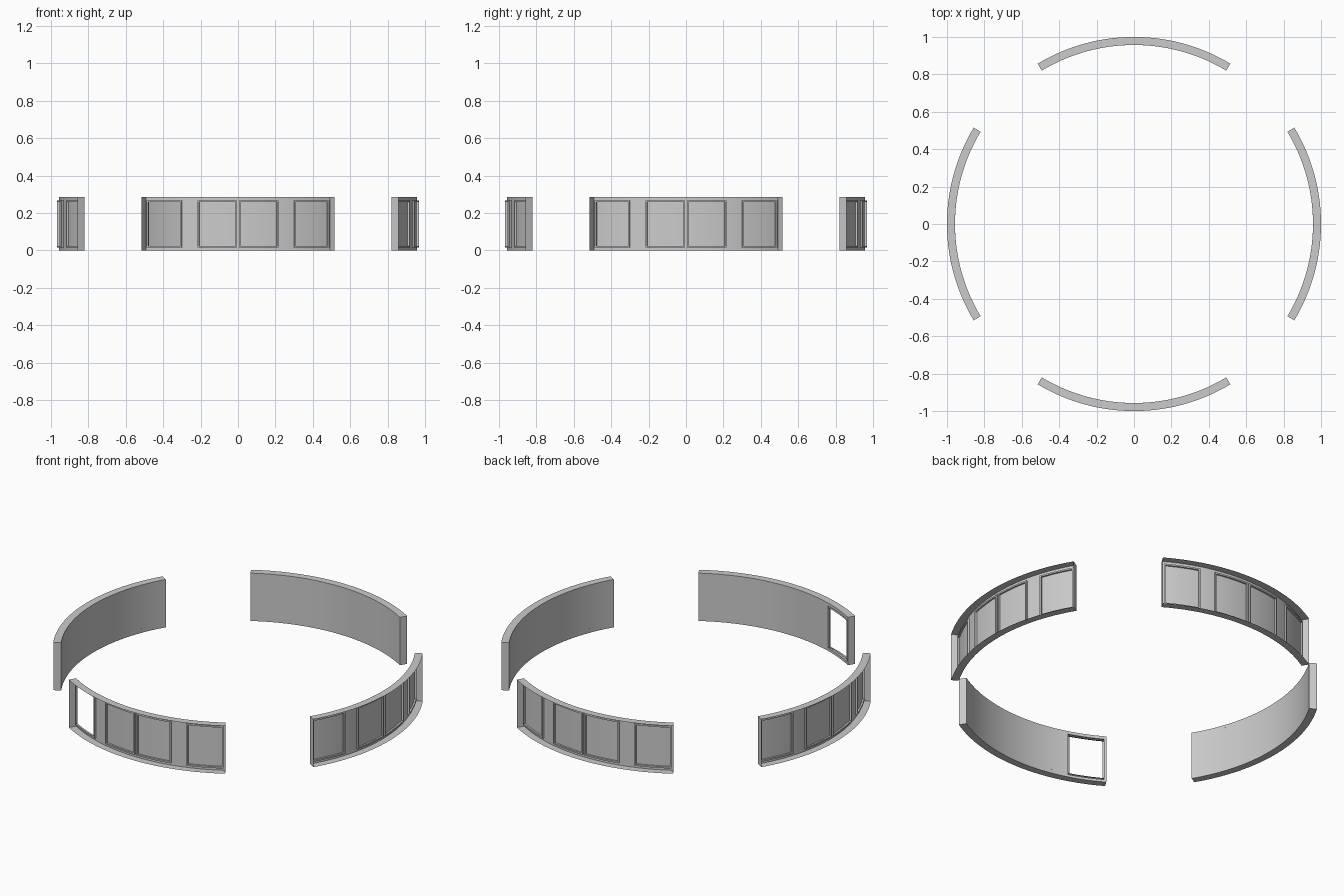
import bpy, bmesh, math

if "Cube" in bpy.data.objects:
    bpy.data.objects.remove(bpy.data.objects["Cube"])

R_IN, R_OUT, H = 0.957, 1.0, 0.285
R_FRAME = 0.967
END = 31.0
Z0, Z1 = 0.015, 0.267
PANELS = [(-30.3, -18.2), (-13.0, -0.35), (0.35, 13.0), (18.2, 30.3)]
OPENING = PANELS[0]


def polar(r, deg, z):
    # angle 0 faces the front (-y)
    a = math.radians(deg)
    return (r * math.sin(a), -r * math.cos(a), z)


def steps(a, b, step=1.5):
    n = max(1, math.ceil(abs(b - a) / step))
    return [a + (b - a) * i / n for i in range(n + 1)]


def ribbon(bm, a, b, p, q):
    # sweep the line p-q, given as (radius, z), along an arc
    rows = [(bm.verts.new(polar(p[0], t, p[1])), bm.verts.new(polar(q[0], t, q[1])))
            for t in steps(a, b)]
    for (v0, v1), (w0, w1) in zip(rows, rows[1:]):
        bm.faces.new((v0, w0, w1, v1))


def end_plate(bm, t, r0, r1, z0, z1):
    bm.faces.new([bm.verts.new(polar(r, t, z))
                  for r, z in ((r0, z0), (r1, z0), (r1, z1), (r0, z1))])


def bar(bm, a, b, z0, z1):
    # raised curved bar on the outer side of the wall sheet
    ribbon(bm, a, b, (R_FRAME, z0), (R_FRAME, z1))
    ribbon(bm, a, b, (R_IN, z0), (R_FRAME, z0))
    ribbon(bm, a, b, (R_FRAME, z1), (R_IN, z1))
    for t in (a, b):
        end_plate(bm, t, R_IN, R_FRAME, z0, z1)


def finish(bm, name, turn):
    bmesh.ops.remove_doubles(bm, verts=bm.verts, dist=1e-5)
    bmesh.ops.recalc_face_normals(bm, faces=bm.faces)
    me = bpy.data.meshes.new(name)
    bm.to_mesh(me)
    bm.free()
    ob = bpy.data.objects.new(name, me)
    bpy.context.collection.objects.link(ob)
    ob.rotation_euler.z = math.radians(turn)
    bpy.context.view_layer.objects.active = ob
    bpy.ops.object.select_all(action='DESELECT')
    ob.select_set(True)
    bpy.ops.object.shade_smooth_by_angle(angle=math.radians(30))


for side, turn in (("front", 0), ("right", 90), ("back", 180), ("left", 270)):
    # open-backed wall: curved sheet with top, bottom and end flanges
    bm = bmesh.new()
    if side == "front":
        a, b = OPENING
        ribbon(bm, -END, a, (R_IN, 0), (R_IN, H))
        ribbon(bm, b, END, (R_IN, 0), (R_IN, H))
        ribbon(bm, a, b, (R_IN, 0), (R_IN, Z0))
        ribbon(bm, a, b, (R_IN, Z1), (R_IN, H))
    else:
        ribbon(bm, -END, END, (R_IN, 0), (R_IN, H))
    for z in (0, H):
        ribbon(bm, -END, END, (R_IN, z), (R_OUT, z))
    for t in (-END, END):
        end_plate(bm, t, R_IN, R_OUT, 0, H)
    finish(bm, side + "_wall", turn)

    # thin raised frames around the four panels
    bm = bmesh.new()
    w, wa = 0.009, 0.5
    for a, b in PANELS:
        bar(bm, a, b, Z0, Z0 + w)
        bar(bm, a, b, Z1 - w, Z1)
        bar(bm, a, a + wa, Z0 + w, Z1 - w)
        bar(bm, b - wa, b, Z0 + w, Z1 - w)
    finish(bm, side + "_panel_frames", turn)
